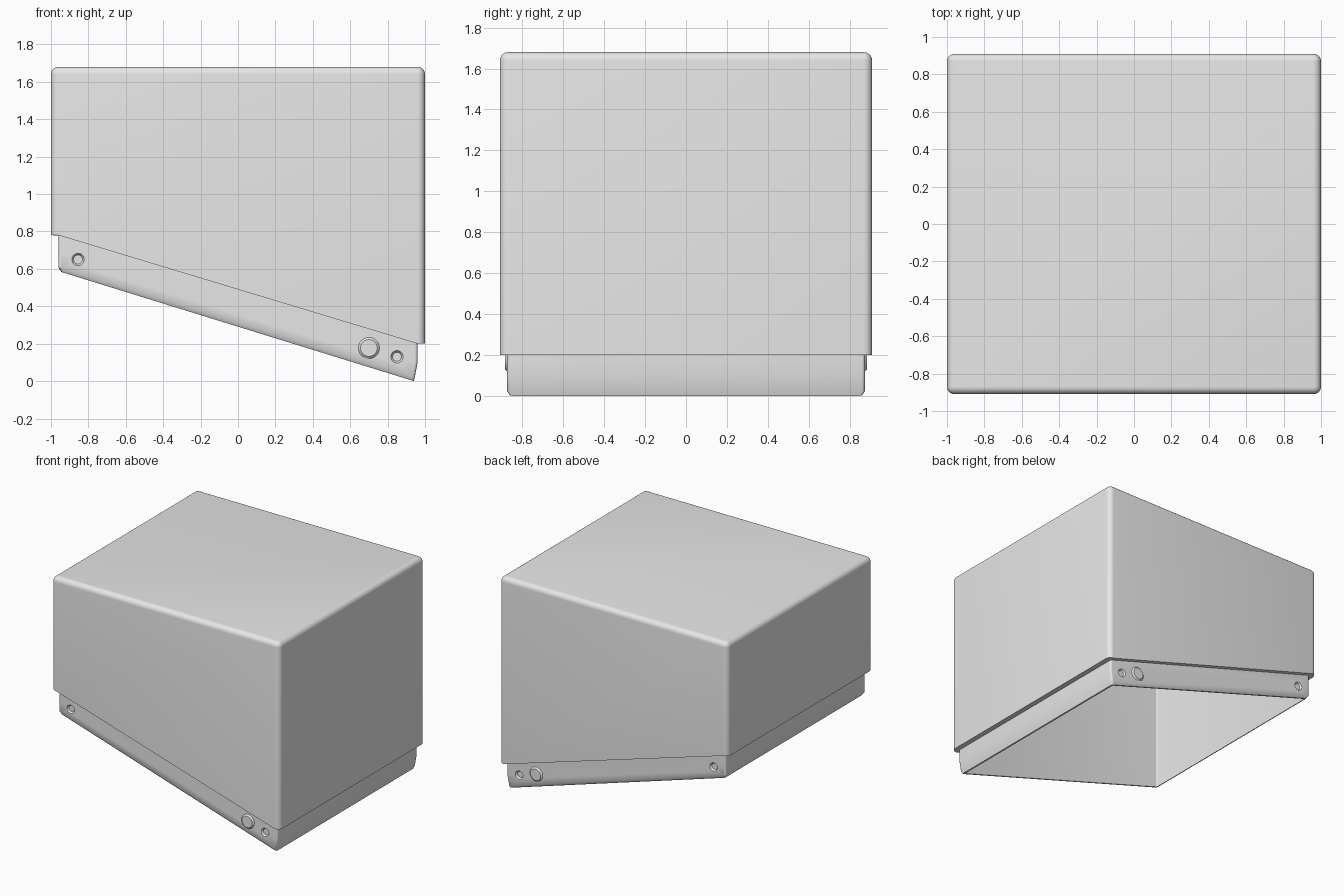
import bpy, bmesh, math
from mathutils import Matrix, Vector

cube = bpy.data.objects.get("Cube")
if cube:
    bpy.data.objects.remove(cube, do_unlink=True)

grey = bpy.data.materials.new("light grey plastic")
grey.use_nodes = True
colour = (0.8, 0.8, 0.8, 1)
grey.diffuse_color = colour
grey.node_tree.nodes["Principled BSDF"].inputs["Base Color"].default_value = colour

EDGE = 0.96      # half length where the slope ends
ROUND = 0.04     # radius of the outer edges
STEPS = 6


def slope(left, right):
    """Height rule falling from left to right, flat beyond the ends."""
    def height(x):
        t = (max(-EDGE, min(EDGE, x)) + EDGE) / (2 * EDGE)
        return left + (right - left) * t
    return height


def level(z):
    return lambda x: z


def ring(bm, x0, x1, hy, r, height):
    """Rounded rectangle of vertices whose z follows a height rule."""
    corners = [(x1 - r, hy - r), (x0 + r, hy - r), (x0 + r, r - hy), (x1 - r, r - hy)]
    verts = []
    for i, (cx, cy) in enumerate(corners):
        for k in range(STEPS + 1):
            a = math.pi / 2 * (i + k / STEPS)
            x, y = cx + r * math.cos(a), cy + r * math.sin(a)
            verts.append(bm.verts.new((x, y, height(x))))
    return verts


def make_object(name, bm):
    bmesh.ops.recalc_face_normals(bm, faces=bm.faces[:])
    mesh = bpy.data.meshes.new(name)
    bm.to_mesh(mesh)
    bm.free()
    mesh.materials.append(grey)
    obj = bpy.data.objects.new(name, mesh)
    bpy.context.collection.objects.link(obj)
    return obj


def smooth(obj):
    bpy.ops.object.select_all(action='DESELECT')
    obj.select_set(True)
    bpy.context.view_layer.objects.active = obj
    bpy.ops.object.shade_smooth_by_angle(angle=math.radians(35))


def discs(bm, x, z, r_out, r_in, depth_out, depth_in):
    """Tapered disc on both long sides, from depth_out to depth_in along y."""
    for side in (-1, 1):
        mid, length = (depth_out + depth_in) / 2, depth_out - depth_in
        turn = Vector((0, 0, 1)).rotation_difference(Vector((0, side, 0))).to_matrix().to_4x4()
        bmesh.ops.create_cone(bm, cap_ends=True, segments=24, radius1=r_in, radius2=r_out,
                              depth=length, matrix=Matrix.Translation((x, side * mid, z)) @ turn)


# Hollow cover: cavity, sloping lip, ledge, outer walls and rounded top in one skin
bm = bmesh.new()
rim = slope(0.588, -0.006)
seam = slope(0.78, 0.2)
rings = [
    ring(bm, -0.935, 0.92, 0.85, 0.01, level(1.62)),
    ring(bm, -0.935, 0.92, 0.85, 0.01, rim),
    ring(bm, -0.945, 0.94, 0.862, 0.015, rim),
    ring(bm, -EDGE, 0.945, 0.875, 0.015, slope(0.607, 0.014)),
    ring(bm, -EDGE, EDGE, 0.875, 0.015, slope(0.69, 0.1)),
    ring(bm, -EDGE, EDGE, 0.875, 0.015, seam),
    ring(bm, -1, 1, 0.91, ROUND, seam),
]
for k in range(STEPS + 1):
    a = math.pi / 2 * k / STEPS
    inset = ROUND * (1 - math.cos(a)) * 0.97
    rings.append(ring(bm, inset - 1, 1 - inset, 0.91 - inset, ROUND - inset,
                      level(1.68 - ROUND + ROUND * math.sin(a))))
for low, high in zip(rings, rings[1:]):
    for i in range(len(low)):
        j = (i + 1) % len(low)
        bm.faces.new((low[i], low[j], high[j], high[i]))
bm.faces.new(rings[0])
bm.faces.new(rings[-1])
cover = make_object("cover", bm)

# Screw dimples near both ends of the lip
bm = bmesh.new()
for x, z in ((-0.855, 0.65), (0.85, 0.13)):
    discs(bm, x, z, 0.037, 0.024, 0.88, 0.862)
cutter = make_object("dimple_cutter", bm)
cutter.hide_render = True
smooth(cover)
cut = cover.modifiers.new("dimples", 'BOOLEAN')
cut.operation = 'DIFFERENCE'
cut.solver = 'EXACT'
cut.object = cutter
bpy.ops.object.modifier_apply(modifier=cut.name)
bpy.data.objects.remove(cutter, do_unlink=True)
smooth(cover)

# Raised round catches beside the lower dimples
bm = bmesh.new()
discs(bm, 0.7, 0.177, 0.045, 0.062, 0.886, 0.87)
smooth(make_object("catches", bm))
